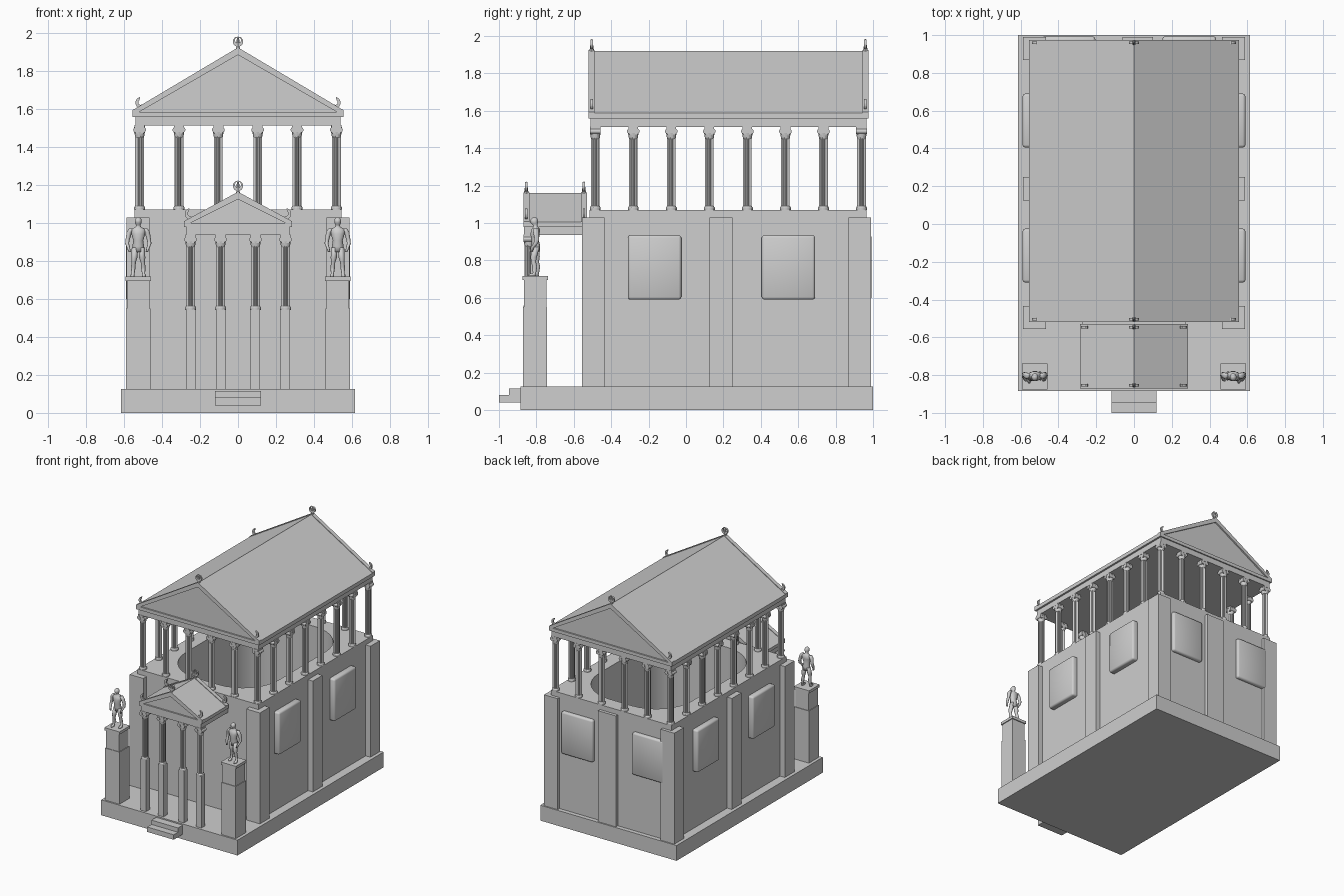
import bpy, bmesh
from math import sin, cos, pi, radians
from mathutils import Matrix, Vector

cube = bpy.data.objects.get("Cube")
if cube:
    bpy.data.objects.remove(cube, do_unlink=True)

stone = bpy.data.materials.new("grey_stone")
stone.use_nodes = True
GREY = (0.62, 0.62, 0.62, 1)
stone.diffuse_color = GREY
stone.node_tree.nodes["Principled BSDF"].inputs["Base Color"].default_value = GREY


def add_object(name, mesh):
    ob = bpy.data.objects.new(name, mesh)
    bpy.context.scene.collection.objects.link(ob)
    return ob


def finish(name, bm, smooth=False):
    bmesh.ops.recalc_face_normals(bm, faces=bm.faces)
    for f in bm.faces:
        f.smooth = smooth
    mesh = bpy.data.meshes.new(name)
    bm.to_mesh(mesh)
    bm.free()
    mesh.materials.append(stone)
    return add_object(name, mesh)


def add_box(bm, x, y, z):
    """Box given as (min, max) spans."""
    size = Vector((x[1] - x[0], y[1] - y[0], z[1] - z[0]))
    mid = Vector((x[0] + x[1], y[0] + y[1], z[0] + z[1])) / 2
    m = Matrix.Translation(mid) @ Matrix.Diagonal(size).to_4x4()
    return bmesh.ops.create_cube(bm, size=1, matrix=m)["verts"]


def box(name, x, y, z):
    bm = bmesh.new()
    add_box(bm, x, y, z)
    return finish(name, bm)


def add_loft(bm, rings):
    """Skin a list of closed point rings and cap both ends."""
    loops = [[bm.verts.new(p) for p in ring] for ring in rings]
    n = len(loops[0])
    for a, b in zip(loops, loops[1:]):
        for i in range(n):
            j = (i + 1) % n
            bm.faces.new((a[i], a[j], b[j], b[i]))
    bm.faces.new(loops[0])
    bm.faces.new(loops[-1])


def prism(name, outline, y0, y1):
    """Extrude an (x, z) outline along y."""
    bm = bmesh.new()
    add_loft(bm, [[(x, y, z) for x, z in outline] for y in (y0, y1)])
    return finish(name, bm)


def add_limb(bm, path, sides=10):
    """Upright tube through (x, y, z, radius_x, radius_y) stations."""
    add_loft(bm, [[(x + rx * cos(2 * pi * i / sides), y + ry * sin(2 * pi * i / sides), z)
                   for i in range(sides)] for x, y, z, rx, ry in path])


# Plinth and steps
box("plinth", (-0.615, 0.615), (-0.885, 1), (0, 0.125))
box("lower_step", (-0.12, 0.12), (-1, -0.88), (0.04, 0.08))
box("upper_step", (-0.12, 0.12), (-0.945, -0.88), (0.08, 0.115))

# Main walls around a round-cornered open hall
curve = bpy.data.curves.new("hall_walls", "CURVE")
curve.dimensions, curve.fill_mode, curve.extrude = '2D', 'BOTH', 0.475
wall = [(-0.545, -0.515), (0.545, -0.515), (0.545, 0.965), (-0.545, 0.965)]
court = []
for k, (sx, sy) in enumerate([(1, 1), (-1, 1), (-1, -1), (1, -1)]):
    for i in range(9):
        a = (k + i / 8) * pi / 2
        court.append((sx * 0.1 + 0.32 * cos(a), 0.225 + sy * 0.3 + 0.32 * sin(a)))
for outline in (wall, court):
    spline = curve.splines.new("POLY")
    spline.points.add(len(outline) - 1)
    for p, (x, y) in zip(spline.points, outline):
        p.co = (x, y, 0, 1)
    spline.use_cyclic_u = True
curve.materials.append(stone)
walls = add_object("hall_walls", curve)
walls.location.z = 0.595
bpy.ops.object.select_all(action='DESELECT')
walls.select_set(True)
bpy.context.view_layer.objects.active = walls
bpy.ops.object.convert(target='MESH')
bpy.ops.object.shade_smooth_by_angle(angle=radians(30))

# Pilasters
PIER_Z = (0.12, 1.03)
for s, side in ((-1, "right"), (1, "left")):
    span = sorted((s * 0.465, s * 0.588))
    box(f"front_pilaster_{side}", span, (-0.557, -0.435), PIER_Z)
    box(f"back_pilaster_{side}", span, (0.868, 0.99), PIER_Z)
    box(f"middle_pilaster_{side}", sorted((s * 0.5, s * 0.588)), (0.125, 0.248), PIER_Z)
box("back_middle_pilaster", (-0.06, 0.1), (0.92, 0.99), PIER_Z)


# Softly bulging window panels
def window(name, x, y):
    bm = bmesh.new()
    add_box(bm, x, y, (0.59, 0.935))
    bmesh.ops.bevel(bm, geom=bm.edges[:], offset=0.014, segments=2, affect='EDGES', profile=0.5)
    finish(name, bm, smooth=True)


for s, side in ((-1, "right"), (1, "left")):
    for y, place in ((-0.31, "front"), (0.405, "back")):
        window(f"{place}_window_{side}", sorted((s * 0.525, s * 0.59)), (y, y + 0.285))
for x, side in ((-0.49, "right"), (0.15, "left")):
    window(f"rear_window_{side}", (x, x + 0.285), (0.945, 0.993))


# Fluted column with scroll capital
def column_mesh(name, height):
    bm = bmesh.new()
    neck = height - 0.055
    flutes = [[((0.024 if i % 2 else 0.0195) * cos(pi * i / 12),
                (0.024 if i % 2 else 0.0195) * sin(pi * i / 12), z) for i in range(24)]
              for z in (0.015, neck)]
    add_loft(bm, flutes)
    add_limb(bm, [(0, 0, 0, 0.029, 0.029), (0, 0, 0.012, 0.029, 0.029),
                  (0, 0, 0.02, 0.024, 0.024)], 16)
    add_limb(bm, [(0, 0, neck - 0.01, 0.023, 0.023), (0, 0, neck + 0.02, 0.028, 0.028)], 16)
    add_box(bm, (-0.026, 0.026), (-0.028, 0.028), (height - 0.012, height))
    add_box(bm, (-0.022, 0.022), (-0.026, 0.026), (neck + 0.012, height - 0.01))
    for s in (-1, 1):
        scroll = [[(s * 0.02 + 0.014 * cos(pi * i / 6), y, height - 0.025 + 0.014 * sin(pi * i / 6))
                   for i in range(12)] for y in (-0.029, 0.029)]
        add_loft(bm, scroll)
    ob = finish(name, bm)
    mesh = ob.data
    bpy.data.objects.remove(ob)
    return mesh


def place(name, mesh, x, y, z, turn=0):
    ob = add_object(name, mesh)
    ob.location = (x, y, z)
    ob.rotation_euler.z = turn


# Upper colonnade
upper = column_mesh("upper_column", 0.445)
Y0, Y1 = -0.485, 0.938
for i in range(6):
    x = -0.518 + i * 1.036 / 5
    for y in (Y0, Y1):
        place("gable_column", upper, x, y, 1.07)
for i in range(1, 7):
    y = Y0 + i * (Y1 - Y0) / 7
    for x in (-0.518, 0.518):
        place("side_column", upper, x, y, 1.07, pi / 2)

# Porch columns on square piers
porch = column_mesh("porch_column", 0.395)
for x in (-0.25, -0.092, 0.092, 0.25):
    box("porch_pier", (x - 0.025, x + 0.025), (-0.865, -0.815), (0.12, 0.545))
    place("porch_column", porch, x, -0.84, 0.543)


# Gabled roof with entablature, recessed pediment and roof-top ornaments
def arc(cx, cz, r, start, end, n=12):
    return [(cx + r * cos(radians(start + (end - start) * i / n)),
             cz + r * sin(radians(start + (end - start) * i / n))) for i in range(n + 1)]


def gable_roof(name, half, y, beam_half, beam_y, beam_z, eave, ridge, corner):
    box(f"{name}_entablature", (-beam_half, beam_half), beam_y, beam_z)
    box(f"{name}_cornice", (-half, half), y, (beam_z[1], eave))
    t = 0.03

    def chevron(lift):
        return [(-half, eave), (-half, eave + lift), (0, ridge + lift), (half, eave + lift),
                (half, eave), (half - t * 1.2, eave), (0, ridge - t), (-half + t * 1.2, eave)]

    prism(f"{name}_slopes", chevron(0.004), y[0] + 0.03, y[1] - 0.03)
    prism(f"{name}_pediment", [(-half + 0.01, eave - 0.003), (half - 0.01, eave - 0.003),
                               (0, ridge - 0.01)], y[0] + 0.012, y[1] - 0.012)
    for start in (y[0], y[1] - 0.032):
        prism(f"{name}_raking_cornice", chevron(0.009), start, start + 0.032)
        mid = start + 0.016
        crest = ridge + 0.04
        # Open crescent with a central bud on the ridge
        prism(f"{name}_ridge_crescent", arc(0, crest, 0.027, 110, 430, 20)
              + arc(0, crest + 0.007, 0.016, 430, 110, 20), mid - 0.007, mid + 0.007)
        bm = bmesh.new()
        add_limb(bm, [(0, mid, ridge - 0.005, 0.012, 0.014), (0, mid, ridge + 0.02, 0.007, 0.01),
                      (0, mid, ridge + 0.04, 0.009, 0.007), (0, mid, ridge + 0.068, 0.002, 0.002)], 8)
        finish(f"{name}_ridge_bud", bm)
        # Curled leaf on each eave
        for s in (-1, 1):
            leaf = arc(0, 0.03, 0.03, 250, 440) + arc(0.002, 0.032, 0.013, 420, 250)
            foot = eave + 0.018
            prism(f"{name}_eave_leaf", [(s * (corner + px), foot + pz) for px, pz in leaf],
                  mid - 0.006, mid + 0.006)


gable_roof("main_roof", 0.555, (-0.52, 0.975), 0.54, (-0.51, 0.965), (1.513, 1.558),
           1.585, 1.915, 0.51)
gable_roof("porch_roof", 0.285, (-0.87, -0.53), 0.272, (-0.865, -0.51), (0.936, 0.978),
           1.0, 1.155, 0.25)


# Pedestals and standing statues
def statue(name, s, cx, cy, z):
    bm = bmesh.new()
    limbs = [
        # torso, neck and head
        [(0, 0.005, 0.13, .027, .021), (0, 0.005, 0.16, .031, .024), (0, 0, 0.19, .026, .021),
         (0, 0, 0.225, .036, .026), (0, 0.004, 0.25, .040, .023), (0, 0.004, 0.262, .014, .014),
         (0, 0, 0.272, .012, .013), (0, -.004, 0.285, .018, .021), (0, -.004, 0.3, .018, .021),
         (0, -.002, 0.312, .008, .01)],
    ]
    for k in (-1, 1):
        step = -0.008 * k
        limbs += [
            # leg and foot
            [(k * .017, 0.005, 0.155, .017, .02), (k * .021, step, 0.1, .016, .018),
             (k * .024, step, 0.075, .011, .013), (k * .026, step + .006, 0.05, .012, .014),
             (k * .028, step + .005, 0.015, .008, .009), (k * .03, step - .008, 0.01, .01, .02),
             (k * .03, step - .008, 0, .01, .022)],
            # bent arm
            [(k * .036, 0.004, 0.255, .012, .014), (k * .047, 0.005, 0.235, .014, .016),
             (k * .056, 0.01, 0.195, .011, .013), (k * .059, 0.004, 0.175, .01, .013),
             (k * .051, -.015, 0.15, .008, .01), (k * .045, -.02, 0.13, .006, .008)],
        ]
    for limb in limbs:
        add_limb(bm, [(cx + s * x, cy + y, z + h, rx, ry) for x, y, h, rx, ry in limb])
    finish(name, bm, smooth=True)


for s, side in ((-1, "right"), (1, "left")):
    cx, cy = s * 0.525, -0.807
    for part, r, z in (("pedestal", 0.065, (0.12, 0.55)), ("pedestal_block", 0.06, (0.55, 0.695)),
                       ("pedestal_cap", 0.068, (0.695, 0.717))):
        box(f"{part}_{side}", (cx - r, cx + r), (cy - r, cy + r), z)
    statue(f"statue_{side}", s, cx, cy, 0.717)
